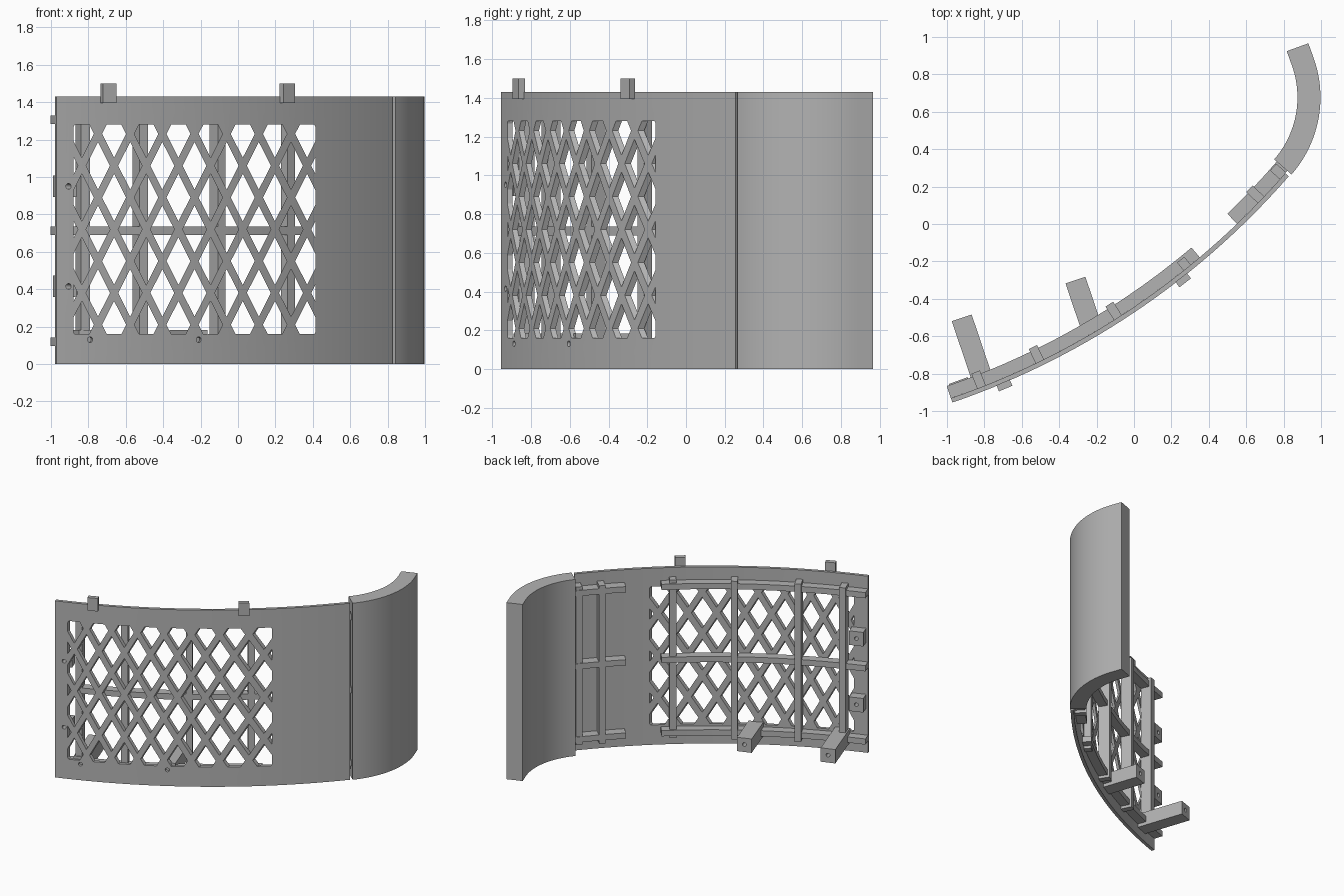
import bpy, bmesh, math
from mathutils import Vector, Matrix

if "Cube" in bpy.data.objects:
    bpy.data.objects.remove(bpy.data.objects["Cube"])

grey = bpy.data.materials.new("metal_grey")
grey.diffuse_color = (0.45, 0.45, 0.45, 1)
grey.use_nodes = True
grey.node_tree.nodes["Principled BSDF"].inputs["Base Color"].default_value = grey.diffuse_color

C, R = (-2.325, 3.0), 4.18       # centre and radius of the long screen wall
T = 0.025                        # screen thickness
TOP = 1.43


def finish(name, bm):
    bmesh.ops.recalc_face_normals(bm, faces=bm.faces)
    me = bpy.data.meshes.new(name)
    bm.to_mesh(me)
    bm.free()
    ob = bpy.data.objects.new(name, me)
    bpy.context.collection.objects.link(ob)
    me.materials.append(grey)
    return ob


def prism(name, outline, z0, z1):
    bm = bmesh.new()
    f = bm.faces.new([bm.verts.new((x, y, z0)) for x, y in outline])
    ext = bmesh.ops.extrude_face_region(bm, geom=[f])["geom"]
    verts = [g for g in ext if isinstance(g, bmesh.types.BMVert)]
    bmesh.ops.translate(bm, verts=verts, vec=(0, 0, z1 - z0))
    return finish(name, bm)


def arc(c, r, a0, a1, n):
    angles = [math.radians(a0 + (a1 - a0) * i / n) for i in range(n + 1)]
    return [(c[0] + r * math.cos(a), c[1] + r * math.sin(a)) for a in angles]


def slab(name, r0, r1, a0, a1, z0, z1, n):
    return prism(name, arc(C, r1, a0, a1, n) + arc(C, r0, a0, a1, n)[::-1], z0, z1)


def block(name, r0, r1, a, width, z0, z1):
    h = math.degrees(width / 2 / R)
    return slab(name, r0, r1, a - h, a + h, z0, z1, 1)


def cut(ob, cutter):
    m = ob.modifiers.new("cut", "BOOLEAN")
    m.operation, m.solver, m.object = "DIFFERENCE", "EXACT", cutter
    bpy.context.view_layer.objects.active = ob
    bpy.ops.object.modifier_apply(modifier=m.name)


def bolt_cutter(x, y, z, d, length):
    bm = bmesh.new()
    q = Vector(d).to_track_quat("Z", "Y").to_matrix().to_4x4()
    bmesh.ops.create_cone(bm, cap_ends=True, segments=16, radius1=0.015, radius2=0.015,
                          depth=length, matrix=Matrix.Translation((x, y, z)) @ q)
    return finish("bolt_cutter", bm)


# Curved screen panel
panel = slab("screen_panel", R - T, R, -71.1, -41.05, 0, TOP, 30)

# Diamond lattice cutter, clipped to a rectangle
X0, X1, Z0, Z1 = -0.88, 0.415, 0.16, 1.28
DX, DZ, HX, HZ = 0.172, 0.34, 0.064, 0.127
XM, ZM = (X0 + X1) / 2, (Z0 + Z1) / 2
bm = bmesh.new()
for i in range(-8, 9):
    for j in range(-3, 4):
        if (i + j) % 2 == 0:
            continue_cell = (i % 2 == 0)
            x, z = XM + i * DX / 2, ZM + j * DZ / 2
            # full-width columns sit on odd steps
            bm.faces.new([bm.verts.new((x + u * HX, -1.4, z + v * HZ))
                          for u, v in ((-1, 0), (0, -1), (1, 0), (0, 1))])
        
for co, no in (((X0, 0, 0), (-1, 0, 0)), ((X1, 0, 0), (1, 0, 0)),
               ((0, 0, Z0), (0, 0, -1)), ((0, 0, Z1), (0, 0, 1))):
    bmesh.ops.bisect_plane(bm, geom=bm.verts[:] + bm.edges[:] + bm.faces[:],
                           plane_co=co, plane_no=no, clear_outer=True)
ext = bmesh.ops.extrude_face_region(bm, geom=bm.faces[:])["geom"]
bmesh.ops.translate(bm, vec=(0, 1.9, 0),
                    verts=[g for g in ext if isinstance(g, bmesh.types.BMVert)])
cutters = [finish("lattice_cutter", bm)]
cut(panel, cutters[0])

# Thick curved end wall with a short straight tail
EC, EO, EI = (0.371, 0.677), 0.626, 0.503
tail = (-0.027, 0.075)
outer = arc(EC, EO, -41.2, 20, 24)
inner = arc(EC, EI, -41.2, 20, 24)
outer.append((outer[-1][0] + tail[0], outer[-1][1] + tail[1]))
inner.append((inner[-1][0] + tail[0], inner[-1][1] + tail[1]))
prism("end_wall", outer + inner[::-1], 0, TOP)

# Horizontal rails behind the screen, in two groups
for z in (0.12, 0.713, 1.305):
    slab("lattice_rail", R - 0.093, R - T, -71.1, -49.9, z - 0.023, z + 0.023, 14)
    slab("joint_rail", R - 0.1, R - T, -46.2, -40.6, z - 0.023, z + 0.023, 4)

# Vertical posts
for a, r0 in ((-68.7, 4.07), (-64.0, 4.07), (-57.4, 4.07), (-51.1, 4.10),
              (-43.7, 4.07), (-41.3, 4.085)):
    block("post", r0, R - T, a, 0.05, 0.075, 1.355)

# Hanging tabs on the top edge
for a in (-67.1, -51.9):
    block("top_tab", R - 0.004, R + 0.032, a, 0.077, 1.395, 1.5)

# Side brackets with bolt holes
a = -70.15
rad = (math.cos(math.radians(a)), math.sin(math.radians(a)), 0)
for z in (0.415, 0.95):
    b = block("side_bracket", R - 0.1, R - T, a, 0.11, z - 0.057, z + 0.057)
    c = bolt_cutter(C[0] + R * rad[0], C[1] + R * rad[1], z, rad, 0.5)
    cut(b, c)
    cut(panel, c)
    cutters.append(c)

# Long support arms reaching backwards, with bolt holes
d = Vector((-0.32, 0.947, 0)).normalized()
s = Vector((d.y, -d.x, 0)) * 0.056
for x, y, length in ((-0.79, -0.89, 0.41), (-0.21, -0.605, 0.322)):
    p = Vector((x, y, 0))
    p0, p1 = p + d * 0.018, p + d * length
    arm = prism("support_arm", [(v.x, v.y) for v in (p0 - s, p0 + s, p1 + s, p1 - s)],
                0.07, 0.182)
    c = bolt_cutter(x, y, 0.13, d, 1.2)
    cut(arm, c)
    cut(panel, c)
    cutters.append(c)

for c in cutters:
    bpy.data.objects.remove(c)

bpy.ops.object.select_all(action="SELECT")
bpy.context.view_layer.objects.active = panel
bpy.ops.object.shade_smooth_by_angle(angle=math.radians(25))
